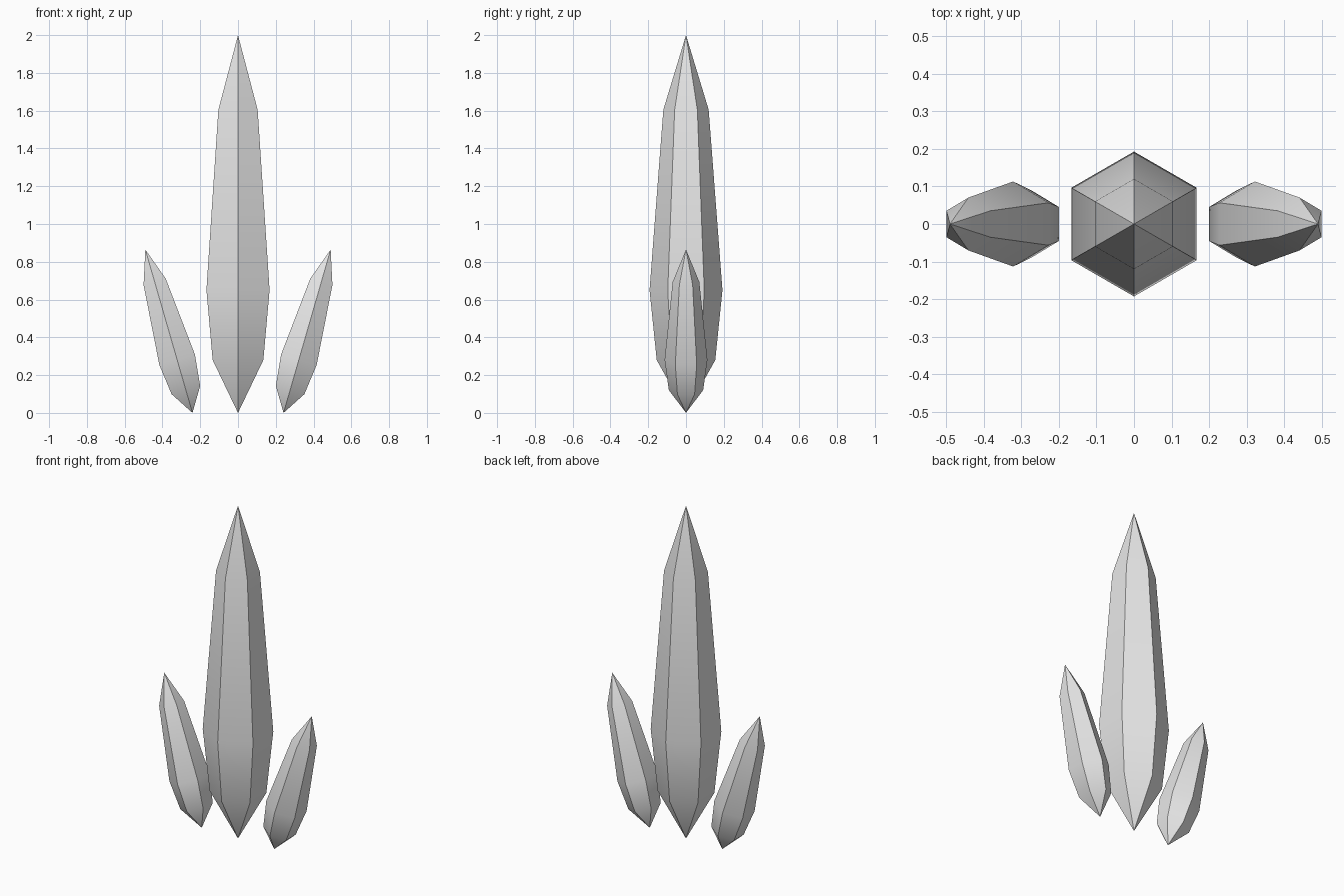
import bpy, bmesh, math
from mathutils import Vector

cube = bpy.data.objects.get("Cube")
if cube:
    bpy.data.objects.remove(cube, do_unlink=True)

crystal_grey = bpy.data.materials.new("crystal_grey")
crystal_grey.use_nodes = True
crystal_grey.diffuse_color = (0.8, 0.8, 0.8, 1)
crystal_grey.node_tree.nodes["Principled BSDF"].inputs["Base Color"].default_value = (0.8, 0.8, 0.8, 1)

SIDES = 6
LENGTH = 2.0
RINGS = [(0.155, 0.28), (0.193, 0.65), (0.12, 1.605)]  # radius, height


def crystal(name, x=0.0, tilt=0.0, width=1.0, height=1.0):
    """Six-sided shard, pointed at both ends, with corners facing front and back."""
    bm = bmesh.new()
    bottom = bm.verts.new((0, 0, 0))
    top = bm.verts.new((0, 0, LENGTH * height))
    loops = []
    for radius, z in RINGS:
        angles = [math.pi / 2 + math.tau * i / SIDES for i in range(SIDES)]
        loops.append([bm.verts.new((radius * width * math.cos(a),
                                    radius * width * math.sin(a),
                                    z * height)) for a in angles])
    for i in range(SIDES):
        j = (i + 1) % SIDES
        bm.faces.new((bottom, loops[0][j], loops[0][i]))
        for low, high in zip(loops, loops[1:]):
            bm.faces.new((low[i], low[j], high[j], high[i]))
        bm.faces.new((loops[-1][i], loops[-1][j], top))
    bmesh.ops.recalc_face_normals(bm, faces=bm.faces)
    mesh = bpy.data.meshes.new(name)
    bm.to_mesh(mesh)
    bm.free()
    mesh.materials.append(crystal_grey)
    obj = bpy.data.objects.new(name, mesh)
    bpy.context.collection.objects.link(obj)
    obj.location = Vector((x, 0, 0))
    obj.rotation_euler.y = tilt
    # Soft along the length, crisp at the corners
    bpy.ops.object.select_all(action='DESELECT')
    obj.select_set(True)
    bpy.context.view_layer.objects.active = obj
    bpy.ops.object.shade_smooth_by_angle(angle=math.radians(30))
    return obj


# Tall upright shard with a smaller one leaning outward on each side
crystal("center_crystal")
for name, side in (("left_crystal", 1), ("right_crystal", -1)):
    crystal(name, x=0.241 * side, tilt=math.radians(16.1) * side, width=0.587, height=0.45)
